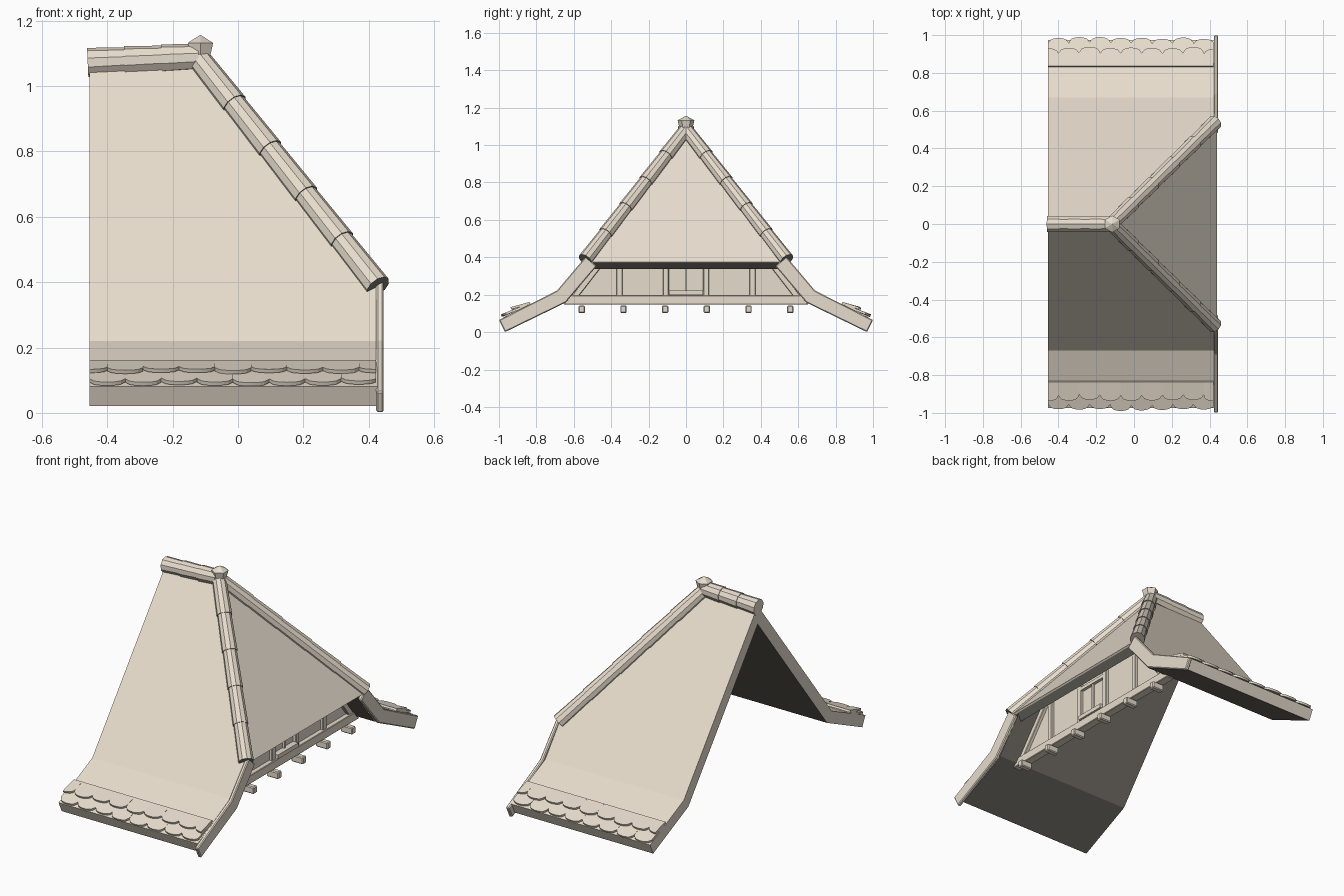
import bpy, bmesh, math, random
from mathutils import Vector, Matrix

if "Cube" in bpy.data.objects:
    bpy.data.objects.remove(bpy.data.objects["Cube"])

random.seed(4)


def material(name, rgb):
    m = bpy.data.materials.new(name)
    m.diffuse_color = (*rgb, 1)
    m.use_nodes = True
    m.node_tree.nodes["Principled BSDF"].inputs["Base Color"].default_value = m.diffuse_color
    return m


beige = material("warm_beige", (0.80, 0.72, 0.61))
dark = material("dark_underside", (0.20, 0.185, 0.155))


def finish(name, bm, dark_rule=None):
    """Make the object; faces matching dark_rule get the dark colour."""
    bmesh.ops.recalc_face_normals(bm, faces=bm.faces)
    bm.normal_update()
    for f in bm.faces:
        f.material_index = 1 if dark_rule and dark_rule(f) else 0
    me = bpy.data.meshes.new(name)
    bm.to_mesh(me)
    bm.free()
    me.materials.append(beige)
    me.materials.append(dark)
    ob = bpy.data.objects.new(name, me)
    bpy.context.collection.objects.link(ob)
    return ob


def add_prism(bm, pts, offset):
    """Closed prism from a 3D polygon pushed along an offset vector."""
    a = [bm.verts.new(p) for p in pts]
    b = [bm.verts.new(Vector(p) + Vector(offset)) for p in pts]
    bm.faces.new(a)
    bm.faces.new(b[::-1])
    for i in range(len(a)):
        j = (i + 1) % len(a)
        bm.faces.new((a[i], b[i], b[j], a[j]))


def add_yz(bm, yz, x0, x1):
    add_prism(bm, [(x0, y, z) for y, z in yz], (x1 - x0, 0, 0))


def add_box(bm, x0, x1, y0, y1, z0, z1):
    add_yz(bm, [(y0, z0), (y1, z0), (y1, z1), (y0, z1)], x0, x1)


def bevel(ob, width):
    m = ob.modifiers.new("bevel", 'BEVEL')
    m.width = width
    m.segments = 1


# main roof shell, cut away by the hip plane, dark inside
outer = [(0, 1.08), (0.67, 0.22), (0.975, 0.08)]
inner = [(0.947, 0.021), (0.628, 0.168), (0, 0.974)]
profile = ([(-y, z) for y, z in outer[:0:-1]] + outer + inner
           + [(-y, z) for y, z in inner[1::-1]])
top = Vector((-0.12, 0, 1.08))
low = Vector((0.43, 0, 0.387))
slope = (low - top).normalized()
normal = Vector((-slope.z, 0, slope.x))
bm = bmesh.new()
add_yz(bm, profile, -0.455, 0.427)
cut = bmesh.ops.bisect_plane(bm, geom=bm.verts[:] + bm.edges[:] + bm.faces[:],
                             plane_co=top, plane_no=normal, clear_outer=True)
edges = [e for e in cut["geom_cut"] if isinstance(e, bmesh.types.BMEdge)]
bmesh.ops.triangle_fill(bm, edges=edges, use_beauty=True)
finish("roof_shell", bm, lambda f: f.normal.z < -0.5)

# hipped end: thin light covering over a dark soffit
foot = low + slope * 0.014
tri = [top, Vector((foot.x, -0.54, foot.z)), Vector((foot.x, 0.54, foot.z))]
under = normal * -0.010
bm = bmesh.new()
add_prism(bm, tri, under)
finish("hip_covering", bm)
bm = bmesh.new()
add_prism(bm, [p + under for p in tri], normal * -0.05)
finish("hip_soffit", bm, lambda f: True)

# barge boards on the gable edge
for s, side in ((-1, "front"), (1, "back")):
    bm = bmesh.new()
    board = [(0.535, 0.405), (0.69, 0.222), (1.0, 0.065), (0.968, 0.0),
             (0.643, 0.158), (0.478, 0.352)]
    add_yz(bm, [(s * y, z) for y, z in board], 0.423, 0.445)
    bevel(finish(side + "_barge_board", bm), 0.005)


# overlapping round cap tiles
def caps(name, p0, p1, count, r_thin, r_wide, dark_rule):
    bm = bmesh.new()
    p0, p1 = Vector(p0), Vector(p1)
    d = p1 - p0
    rot = d.to_track_quat('Z', 'Y').to_matrix().to_4x4()
    for i in range(count):
        a = p0 + d * max(0, (i - 0.05) / count)
        b = p0 + d * ((i + 1) / count)
        bmesh.ops.create_cone(bm, cap_ends=True, segments=10, radius1=r_thin,
                              radius2=r_wide, depth=(b - a).length,
                              matrix=Matrix.Translation((a + b) / 2) @ rot)
    finish(name, bm, dark_rule)


caps("ridge_caps", (-0.12, 0, 1.088), (-0.46, 0, 1.072), 3, 0.041, 0.045,
     lambda f: f.normal.z < -0.7)
for s, side in ((-1, "front"), (1, "back")):
    # the open lower end of the hip caps is dark
    caps(side + "_hip_caps", (-0.12, 0, 1.082), (0.428, s * 0.538, 0.386), 5, 0.037, 0.041,
         lambda f: len(f.verts) > 4 and f.normal.z < -0.3)

# pointed finial where the ridge meets the hips
bm = bmesh.new()
for r0, r1, z0, z1 in ((0.030, 0.045, 1.075, 1.132), (0.045, 0, 1.132, 1.157)):
    bmesh.ops.create_cone(bm, cap_ends=True, segments=6, radius1=r0, radius2=r1,
                          depth=z1 - z0,
                          matrix=Matrix.Translation((-0.115, 0, (z0 + z1) / 2)))
finish("finial", bm)

# two rows of scalloped eave tiles on each side
down = Vector((0, 0.305, -0.14)).normalized()
up = Vector((0, -down.z, down.y))
kink = Vector((0, 0.67, 0.22))
W, X0, X1 = 0.11, -0.455, 0.422
for s, side in ((-1, "front"), (1, "back")):
    bm = bmesh.new()
    for start, end, lift0, lift1, shift in ((0.19, 0.338, -0.002, 0.005, 0.0),
                                            (0.176, 0.275, 0.004, 0.018, -0.055)):
        for k in range(9):
            x0 = X0 + shift + k * W
            a, b = max(x0, X0), min(x0 + W, X1)
            if b - a < 0.02:
                continue
            stop = end + random.uniform(-0.006, 0.006)
            tip = lift1 + random.uniform(-0.002, 0.003)
            outline = [(a, start), (b, start)]
            for j in range(9):
                x = b + (a - b) * j / 8
                t = (x - x0) / W * 2 - 1
                outline.append((x, stop - 0.028 + 0.028 * math.sqrt(max(0, 1 - t * t))))
            pts = []
            for x, u in outline:
                h = lift0 + (tip - lift0) * (u - start) / (end - start)
                p = kink + down * u + up * h
                pts.append((x, s * p.y, p.z))
            add_prism(bm, pts, (0, s * up.y * 0.012, up.z * 0.012))
    finish(side + "_eave_tiles", bm)

# recessed gable wall
bm = bmesh.new()
add_yz(bm, [(-0.64, 0.15), (0.64, 0.15), (0.39, 0.475), (-0.39, 0.475)], 0.27, 0.285)
finish("gable_wall", bm)

# timber frame: sole plate, raking timbers, posts
bm = bmesh.new()
add_yz(bm, [(-0.655, 0.147), (0.655, 0.147), (0.615, 0.196), (-0.615, 0.196)], 0.262, 0.312)
for s in (-1, 1):
    add_yz(bm, [(s * 0.615, 0.19), (s * 0.575, 0.19), (s * 0.37, 0.455), (s * 0.41, 0.455)],
           0.28, 0.305)
    for y in (0.108, 0.355):
        add_box(bm, 0.28, 0.303, s * y - 0.016, s * y + 0.016, 0.19, 0.46)
bevel(finish("timber_frame", bm), 0.003)

# window sill, mullion and head
bm = bmesh.new()
add_box(bm, 0.28, 0.318, -0.092, 0.092, 0.198, 0.222)
add_box(bm, 0.28, 0.298, -0.006, 0.006, 0.22, 0.40)
add_box(bm, 0.28, 0.303, -0.092, 0.092, 0.39, 0.41)
finish("window_frame", bm)

# floor beam ends below the wall
bm = bmesh.new()
for k in range(6):
    y = -0.5575 + k * 0.223
    add_box(bm, 0.27, 0.345, y - 0.017, y + 0.017, 0.102, 0.142)
bevel(finish("beam_ends", bm), 0.005)
